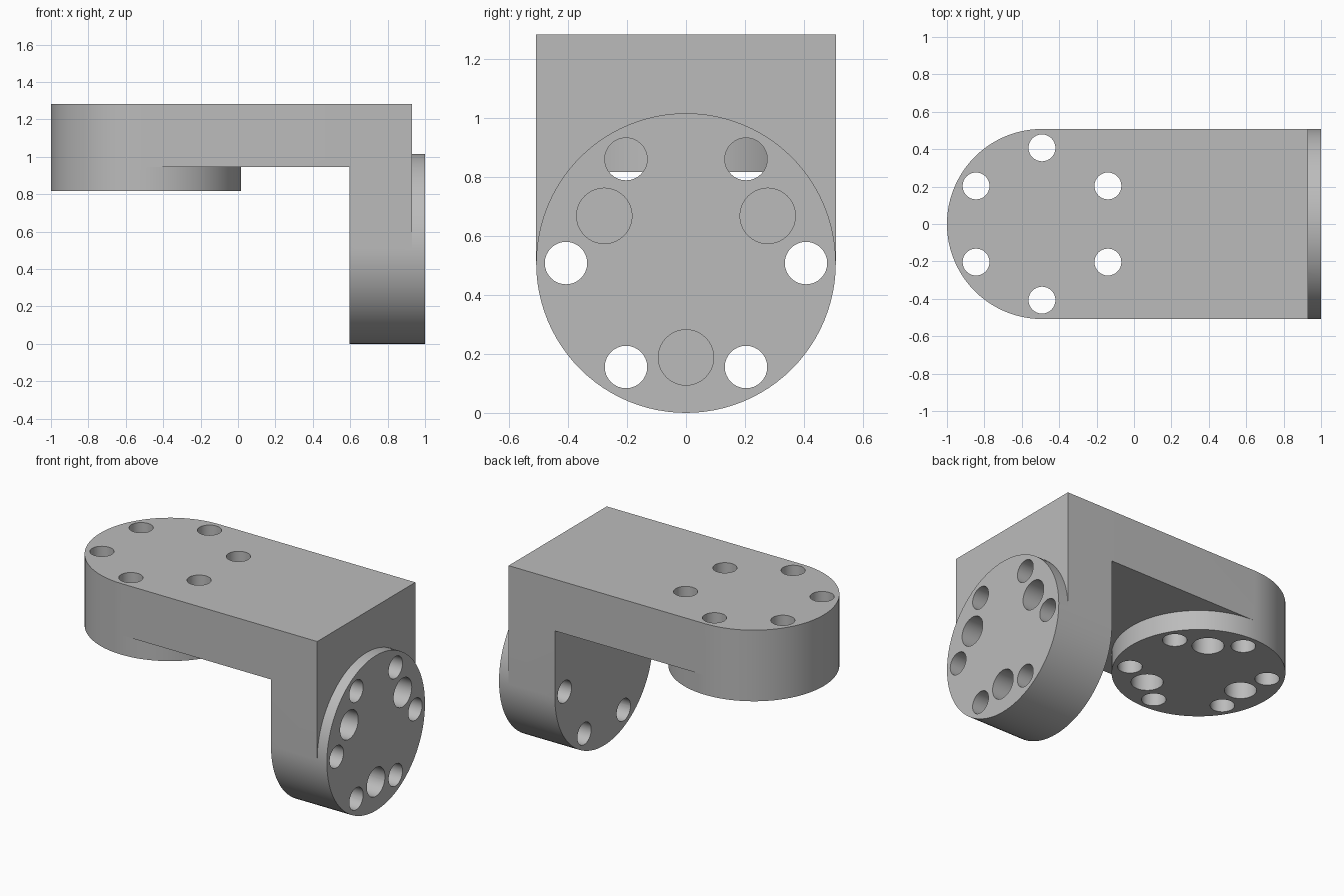
import bpy, bmesh, math

if "Cube" in bpy.data.objects:
    bpy.data.objects.remove(bpy.data.objects["Cube"])

R = 0.508               # flange radius and half width of the arms
CX, CZ = -0.492, 0.508  # flange centres along x (horizontal) and z (vertical)
TOP, BACK = 1.283, 0.93  # outer faces of the corner
N = 96

metal = bpy.data.materials.new("plain grey")
metal.diffuse_color = (0.5, 0.5, 0.5, 1)
metal.use_nodes = True
metal.node_tree.nodes["Principled BSDF"].inputs["Base Color"].default_value = metal.diffuse_color


def arc(r, n, start=0, stop=None, u=0, v=0):
    stop = n - 1 if stop is None else stop
    return [(u + r * math.cos(2 * math.pi * i / n), v + r * math.sin(2 * math.pi * i / n))
            for i in range(start, stop + 1)]


def horizontal(u, v, w):
    return (CX + u, v, w)


def vertical(u, v, w):
    return (w, v, CZ + u)


def prism(name, profile, place, w0, w1):
    """Extrude a flat profile between w0 and w1 in the chosen plane."""
    bm = bmesh.new()
    low = [bm.verts.new(place(u, v, w0)) for u, v in profile]
    high = [bm.verts.new(place(u, v, w1)) for u, v in profile]
    bm.faces.new(low)
    bm.faces.new(high)
    for i in range(len(low)):
        j = (i + 1) % len(low)
        bm.faces.new((low[i], low[j], high[j], high[i]))
    bmesh.ops.recalc_face_normals(bm, faces=bm.faces)
    mesh = bpy.data.meshes.new(name)
    bm.to_mesh(mesh)
    bm.free()
    mesh.materials.append(metal)
    ob = bpy.data.objects.new(name, mesh)
    bpy.context.collection.objects.link(ob)
    return ob


def combine(body, tool, operation):
    mod = body.modifiers.new(operation.lower(), 'BOOLEAN')
    mod.operation, mod.solver, mod.object = operation, 'EXACT', tool
    bpy.context.view_layer.objects.active = body
    bpy.ops.object.modifier_apply(modifier=mod.name)
    bpy.data.objects.remove(tool)


def arm_profile(length):
    return [(length, R)] + arc(R, N, N // 4, 3 * N // 4) + [(length, -R)]


# round-ended arms meeting at the corner, plus a full round flange on each
bracket = prism("angle_bracket", arm_profile(BACK - CX), horizontal, 0.945, TOP)
combine(bracket, prism("vertical_arm", arm_profile(TOP - CZ), vertical, 0.595, BACK), 'UNION')
combine(bracket, prism("lower_flange", arc(R, N), horizontal, 0.817, TOP), 'UNION')
combine(bracket, prism("side_flange", arc(R, N), vertical, 0.595, 1.0), 'UNION')

# six through holes and three blind sockets in each flange
for place, through, socket in ((horizontal, (0.7, 1.4), (0.7, 1.067)),
                               (vertical, (0.5, 1.1), (0.75, 1.1))):
    for k in range(6):
        a = math.radians(30 + 60 * k)
        hole = arc(0.072, 32, u=0.407 * math.cos(a), v=0.407 * math.sin(a))
        combine(bracket, prism("bolt_hole", hole, place, *through), 'DIFFERENCE')
    for k in range(3):
        a = math.radians(60 + 120 * k)
        hole = arc(0.094, 40, u=0.32 * math.cos(a), v=0.32 * math.sin(a))
        combine(bracket, prism("socket", hole, place, *socket), 'DIFFERENCE')

# smooth round walls, sharp rims
bpy.ops.object.select_all(action='DESELECT')
bracket.select_set(True)
bpy.context.view_layer.objects.active = bracket
bpy.ops.object.shade_smooth_by_angle(angle=math.radians(30))
